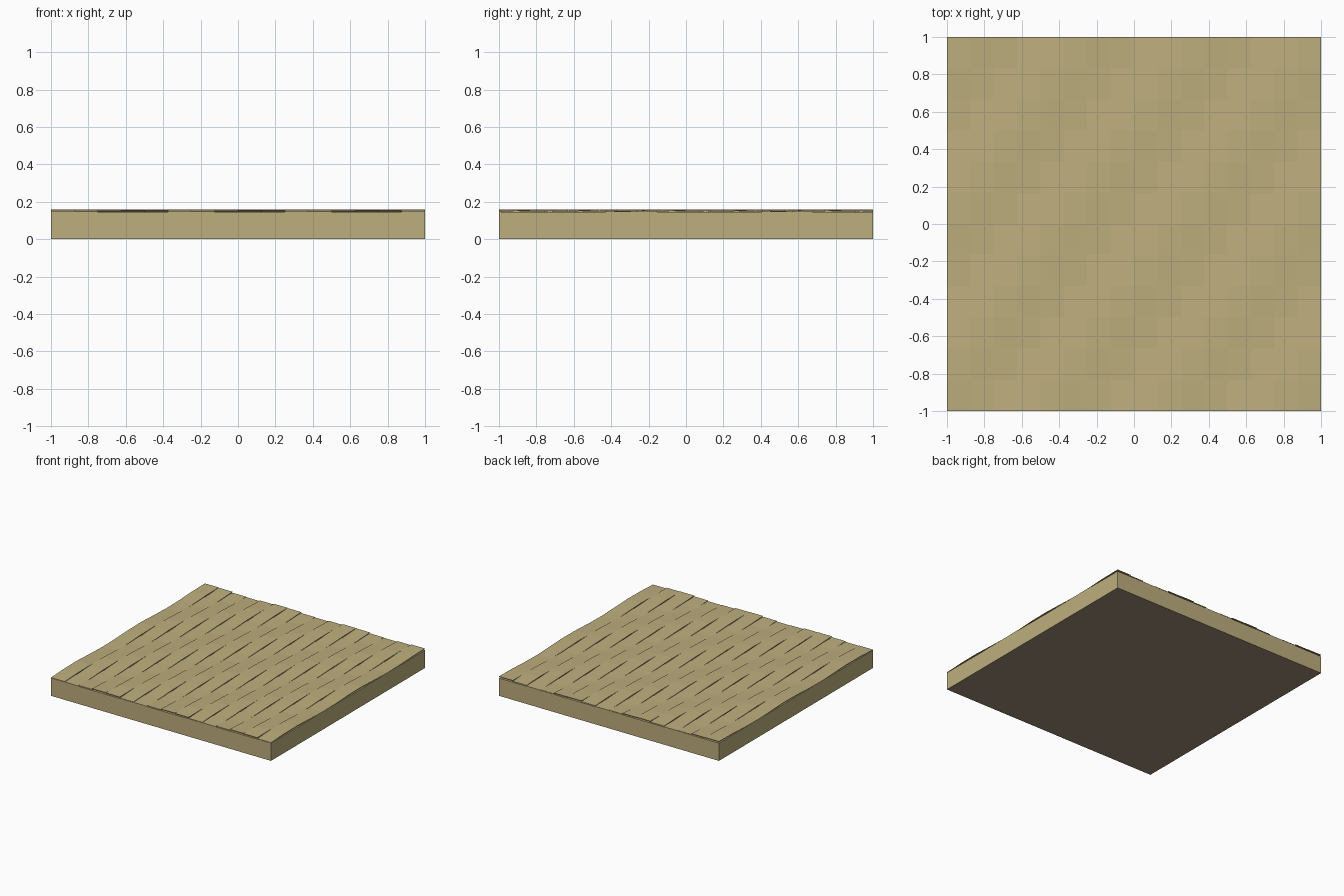
import bpy
import bmesh
import math

if "Cube" in bpy.data.objects:
    bpy.data.objects.remove(bpy.data.objects["Cube"], do_unlink=True)


def make_material(name, rgb):
    mat = bpy.data.materials.new(name)
    mat.use_nodes = True
    mat.diffuse_color = (*rgb, 1)
    bsdf = next(n for n in mat.node_tree.nodes if n.type == "BSDF_PRINCIPLED")
    bsdf.inputs["Base Color"].default_value = (*rgb, 1)
    return mat


straw = make_material("straw_tan", (0.515, 0.429, 0.209))
brown = make_material("underside_brown", (0.342, 0.262, 0.181))

COLUMNS, ROWS, REPEAT = 16, 12, 5
BASE_TOP, STRIP_MID, SWING, THICK = 0.145, 0.1535, 0.0065, 0.004


def finish(name, bm, materials):
    bmesh.ops.recalc_face_normals(bm, faces=bm.faces)
    mesh = bpy.data.meshes.new(name)
    bm.to_mesh(mesh)
    bm.free()
    for mat in materials:
        mesh.materials.append(mat)
    obj = bpy.data.objects.new(name, mesh)
    bpy.context.collection.objects.link(obj)
    return obj


# Solid slab under the weave, with a brown underside
bm = bmesh.new()
bmesh.ops.create_cube(bm, size=1)
for v in bm.verts:
    v.co = (v.co.x * 2, v.co.y * 2, (v.co.z + 0.5) * BASE_TOP)
slab = finish("base_slab", bm, (straw, brown))
for face in slab.data.polygons:
    face.material_index = int(face.normal.z < -0.5)


def strip_height(column, row):
    """Wave that moves one column sideways for every row."""
    phase = (column - row - 3.3) / REPEAT
    return STRIP_MID + SWING * math.cos(2 * math.pi * phase)


# Thin wavy strips running from front to back
width, step = 2 / COLUMNS, 2 / ROWS
for column in range(COLUMNS):
    bm = bmesh.new()
    x = -1 + column * width
    previous = None
    for row in range(ROWS + 1):
        y, z = -1 + row * step, strip_height(column, row)
        section = [bm.verts.new(p) for p in (
            (x, y, z), (x + width, y, z),
            (x + width, y, z - THICK), (x, y, z - THICK))]
        if previous:
            for a in range(4):
                b = (a + 1) % 4
                bm.faces.new((previous[a], previous[b], section[b], section[a]))
        else:
            bm.faces.new(section)
        previous = section
    bm.faces.new(previous)
    finish(f"woven_strip_{column + 1}", bm, (straw,))
